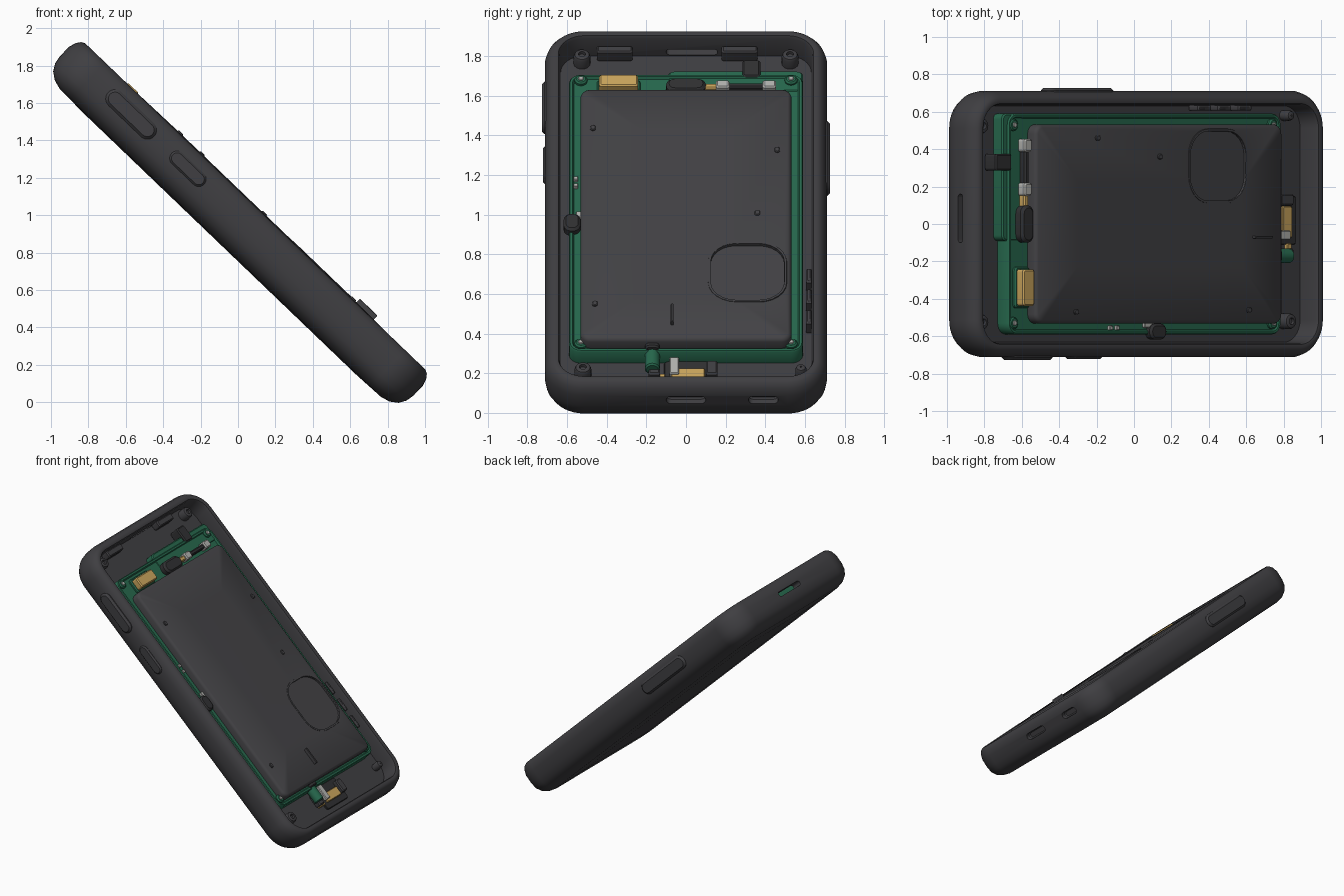
import bpy, bmesh
from math import radians, cos, sin, pi
from mathutils import Matrix

cube = bpy.data.objects.get("Cube")
if cube:
    bpy.data.objects.remove(cube, do_unlink=True)

# The device is built flat (length x, width y, thickness z) and then leaned over
LEAN = Matrix.Translation((0, 0, 0.95)) @ Matrix.Rotation(radians(43.8), 4, 'Y')
parts = []


def material(name, rgb):
    m = bpy.data.materials.new(name)
    m.use_nodes = True
    m.diffuse_color = (*rgb, 1)
    m.node_tree.nodes["Principled BSDF"].inputs["Base Color"].default_value = (*rgb, 1)
    return m


CASE = material("dark grey case", (0.05, 0.049, 0.054))
PANEL = material("charcoal panel", (0.056, 0.055, 0.06))
BLACK = material("black parts", (0.03, 0.03, 0.032))
GREEN = material("circuit green", (0.02, 0.14, 0.075))
GOLD = material("gold contacts", (0.6, 0.38, 0.11))
SILVER = material("light grey metal", (0.45, 0.45, 0.43))


def loft(name, centre, half, radius, profile, mat, along='z', steps=6):
    """Stack rounded rectangles; profile holds (inset, height) pairs."""
    bm = bmesh.new()
    rings = []
    for inset, height in profile:
        ha, hb = half[0] - inset, half[1] - inset
        r = min(max(radius - inset, 0.004), ha, hb)
        ring = []
        for q, (sa, sb) in enumerate(((1, 1), (-1, 1), (-1, -1), (1, -1))):
            for i in range(steps + 1):
                t = (q + i / steps) * pi / 2
                a = centre[0] + sa * (ha - r) + r * cos(t)
                b = centre[1] + sb * (hb - r) + r * sin(t)
                co = {'z': (a, b, height), 'x': (height, a, b), 'y': (a, height, b)}[along]
                ring.append(bm.verts.new(co))
        rings.append(ring)
    for lo, hi in zip(rings, rings[1:]):
        for i in range(len(lo)):
            j = (i + 1) % len(lo)
            bm.faces.new((lo[i], lo[j], hi[j], hi[i]))
    bm.faces.new(rings[0][::-1])
    bm.faces.new(rings[-1])
    bmesh.ops.remove_doubles(bm, verts=bm.verts, dist=1e-5)
    bmesh.ops.recalc_face_normals(bm, faces=bm.faces)
    me = bpy.data.meshes.new(name)
    bm.to_mesh(me)
    bm.free()
    me.materials.append(mat)
    ob = bpy.data.objects.new(name, me)
    bpy.context.collection.objects.link(ob)
    ob.matrix_world = LEAN
    parts.append(ob)
    return ob


def block(name, centre, half, radius, low, high, mat, along='z', soft=0.008):
    """Rounded plate with softened top and bottom edges."""
    return loft(name, centre, half, radius,
                [(soft, low), (0, low + soft), (0, high - soft), (soft, high)], mat, along)


def carve(target, cutters):
    """Cut each helper out of the target and bake the result."""
    for c in cutters:
        c.hide_render = True
        mod = target.modifiers.new("cut", 'BOOLEAN')
        mod.operation, mod.object, mod.solver = 'DIFFERENCE', c, 'EXACT'
    bpy.context.view_layer.update()
    dg = bpy.context.evaluated_depsgraph_get()
    baked = bpy.data.meshes.new_from_object(target.evaluated_get(dg))
    target.modifiers.clear()
    target.data = baked
    for c in cutters:
        parts.remove(c)
        bpy.data.objects.remove(c, do_unlink=True)


# Open tray: crowned back, rounded outer wall, rim, inner wall, floor
tray = loft("case_tray", (0, 0), (1.31, 0.712), 0.2,
            [(0.3, -0.142), (0.12, -0.136), (0.07, -0.122), (0.03, -0.093), (0.008, -0.055),
             (0, -0.01), (0, 0.06), (0.012, 0.1), (0.03, 0.124), (0.05, 0.134),
             (0.068, 0.13), (0.075, 0.115), (0.08, 0.0)], CASE, steps=10)
carve(tray, [
    block("port_cutter", (0, 0.03), (0.1, 0.026), 0.026, 1.27, 1.4, CASE, 'x'),
    block("jack_cutter", (0.39, 0.03), (0.075, 0.026), 0.026, 1.27, 1.4, CASE, 'x'),
    block("top_slot_cutter", (0.03, 0.025), (0.13, 0.018), 0.018, -1.4, -1.16, CASE, 'x'),
])

# Long side buttons, slightly proud of the wall
block("left_side_button", (-0.45, 0.03), (0.25, 0.05), 0.05, 0.69, 0.727, CASE, 'y', 0.014)
block("right_side_button_upper", (-0.82, 0.03), (0.17, 0.05), 0.05, -0.727, -0.69, CASE, 'y', 0.014)
block("right_side_button_lower", (-0.4, 0.03), (0.12, 0.04), 0.04, -0.722, -0.69, CASE, 'y', 0.01)

# Circuit board with a raised lip and a wider tab at the top end
loft("circuit_board", (0.0, 0), (1.01, 0.59), 0.06,
     [(0, -0.005), (0, 0.076), (0.006, 0.084), (0.018, 0.084), (0.026, 0.07)], GREEN)
block("board_tab", (-0.97, 0.25), (0.075, 0.34), 0.03, -0.005, 0.074, GREEN)
for x in (-0.97, 0.95):
    for y in (-0.53, 0.53):
        block("board_screw_cup", (x, y), (0.032, 0.032), 0.032, 0.06, 0.09, GREEN)
        block("board_screw", (x, y), (0.014, 0.014), 0.014, 0.07, 0.096, SILVER, soft=0.003)

# Large flat panel with an oval recess
panel = loft("battery_panel", (0.06, 0), (0.915, 0.532), 0.05,
             [(0, 0.06), (0, 0.115), (0.006, 0.127), (0.018, 0.135), (0.3, 0.139)], PANEL)
carve(panel, [block("recess_cutter", (0.49, 0.31), (0.205, 0.185), 0.13, 0.088, 0.3, PANEL, soft=0.001)])
loft("recess_lip", (0.49, 0.31), (0.222, 0.202), 0.147,
     [(0, 0.125), (0.004, 0.141), (0.016, 0.141), (0.018, 0.09), (0, 0.09)], PANEL)
block("panel_pull_tab", (0.81, -0.07), (0.065, 0.007), 0.006, 0.12, 0.165, PANEL, soft=0.003)
for x, y in ((-0.56, -0.47), (-0.4, 0.46), (0.72, -0.46), (0.06, 0.36)):
    block("panel_bump", (x, y), (0.018, 0.014), 0.014, 0.12, 0.145, PANEL, soft=0.004)

# Corner screw posts on the tray floor
for x, ys in ((-1.175, (-0.525, 0.525)), (1.105, (-0.52, 0.58))):
    for y in ys:
        r = 0.042 if y < 0.55 else 0.028
        loft("corner_screw_post", (x, y), (r, r), r,
             [(0, -0.01), (0, 0.05), (0.006, 0.062), (0.016, 0.066), (0.024, 0.066), (0.026, 0.05)], CASE)

# Parts along the top of the board
block("top_gold_connector", (-0.91, -0.34), (0.042, 0.098), 0.015, 0.06, 0.14, GOLD)
block("top_connector_base", (-0.91, -0.34), (0.056, 0.11), 0.02, 0.06, 0.09, GREEN)
block("top_black_module", (-0.9, 0.0), (0.048, 0.1), 0.045, 0.06, 0.125, BLACK, soft=0.015)
block("top_gold_strip", (-0.9, 0.13), (0.018, 0.05), 0.01, 0.06, 0.11, GOLD)
block("top_black_cable", (-0.9, 0.3), (0.016, 0.1), 0.014, 0.06, 0.115, BLACK)
for y in (0.185, 0.42):
    block("top_metal_plug", (-0.9, y), (0.028, 0.034), 0.014, 0.06, 0.125, SILVER)
block("top_clip", (-1.05, 0.33), (0.06, 0.045), 0.015, 0.0, 0.09, BLACK)

# Parts along the right edge of the board
block("edge_oval_button", (0.085, -0.575), (0.062, 0.042), 0.04, 0.05, 0.108, BLACK, soft=0.012)
block("edge_metal_pin", (0.045, -0.54), (0.05, 0.015), 0.01, 0.06, 0.09, SILVER, soft=0.003)
for x in (-0.2, -0.25):
    block("edge_metal_chip", (x, -0.556), (0.012, 0.012), 0.006, 0.06, 0.088, SILVER, soft=0.003)

# Parts on the floor below the board
block("bottom_socket", (1.1, 0.02), (0.09, 0.13), 0.02, -0.01, 0.014, BLACK, soft=0.004)
block("bottom_gold_contact", (1.11, 0.01), (0.035, 0.085), 0.01, 0.0, 0.03, GOLD, soft=0.005)
block("bottom_metal_contact", (1.065, -0.06), (0.06, 0.024), 0.008, 0.0, 0.04, SILVER, soft=0.005)
block("bottom_gold_pad", (1.13, -0.14), (0.018, 0.035), 0.008, 0.0, 0.025, GOLD, soft=0.004)
block("bottom_green_cylinder", (-0.17, 0.05), (0.038, 0.038), 0.038, 0.96, 1.11, GREEN, 'x')
block("bottom_black_cap", (-0.17, 0.088), (0.036, 0.02), 0.02, 0.94, 1.0, BLACK, 'x')
for y in (0.13, -0.16):
    block("bottom_clip", (1.09, y), (0.05, 0.03), 0.012, 0.0, 0.05, CASE)

# Small clips along the inner walls
for x in (0.45, 0.6, 0.75):
    block("left_wall_clip", (x, 0.62), (0.05, 0.014), 0.008, 0.0, 0.08, CASE)
for y in (-0.36, 0.27):
    block("top_wall_clip", (-1.21, y), (0.025, 0.09), 0.012, 0.0, 0.07, CASE)

# Smooth shading with crisp edges
for ob in bpy.context.selected_objects:
    ob.select_set(False)
for ob in parts:
    ob.select_set(True)
bpy.context.view_layer.objects.active = tray
bpy.ops.object.shade_smooth_by_angle(angle=radians(40))
